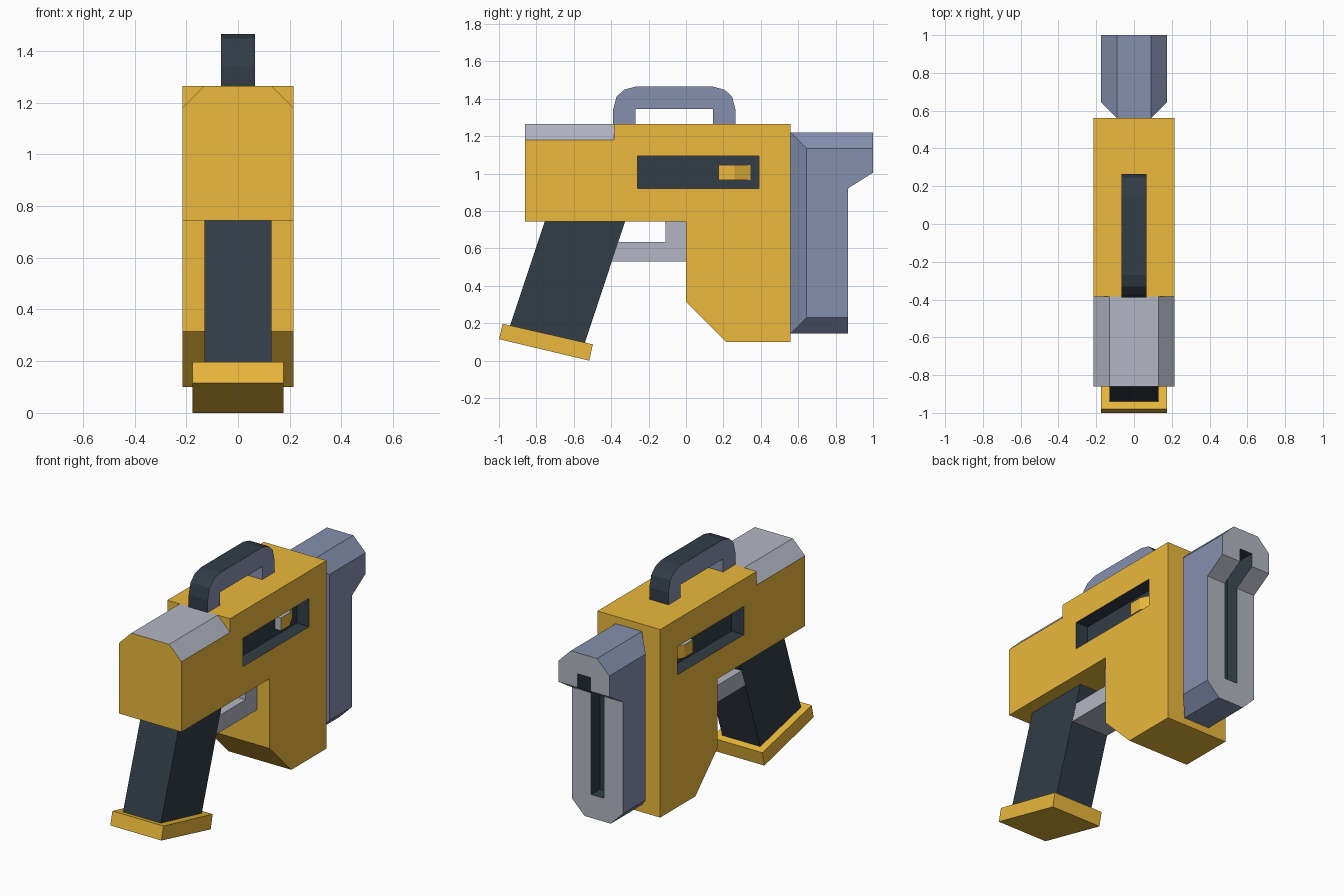
import bpy, bmesh
from mathutils import Vector

if "Cube" in bpy.data.objects:
    bpy.data.objects.remove(bpy.data.objects["Cube"])


def material(name, rgb):
    m = bpy.data.materials.new(name)
    m.diffuse_color = (*rgb, 1)
    m.use_nodes = True
    m.node_tree.nodes["Principled BSDF"].inputs["Base Color"].default_value = m.diffuse_color
    return m


YELLOW = material("yellow", (0.83, 0.485, 0.045))
DARK = material("dark", (0.032, 0.045, 0.061))
LIGHT = material("light_grey", (0.45, 0.47, 0.54))
BLUE = material("blue_grey", (0.24, 0.28, 0.43))


def prism(name, pts, lo, hi, mats, axis="x", bevel=None, pick=None):
    """Extrude a flat profile: axis x takes (y, z) points, axis z takes (x, y)."""
    bm = bmesh.new()
    place = (lambda p, t: (t, *p)) if axis == "x" else (lambda p, t: (*p, t))
    a = [bm.verts.new(place(p, lo)) for p in pts]
    b = [bm.verts.new(place(p, hi)) for p in pts]
    bm.faces.new(a)
    bm.faces.new(b)
    for i in range(len(pts)):
        j = (i + 1) % len(pts)
        bm.faces.new((a[i], a[j], b[j], b[i]))
    bmesh.ops.recalc_face_normals(bm, faces=bm.faces)
    if bevel:  # chamfer the lengthwise edges at the given heights
        size, heights = bevel
        edges = [e for e in bm.edges
                 if abs(e.verts[0].co.x - e.verts[1].co.x) < 1e-4
                 and all(min(abs(v.co.z - h) for h in heights) < 1e-4 for v in e.verts)]
        bmesh.ops.bevel(bm, geom=edges, offset=size, segments=1, affect='EDGES')
    bm.normal_update()
    if pick:
        for f in bm.faces:
            f.material_index = pick(f)
    me = bpy.data.meshes.new(name)
    bm.to_mesh(me)
    bm.free()
    for m in mats:
        me.materials.append(m)
    ob = bpy.data.objects.new(name, me)
    bpy.context.collection.objects.link(ob)
    return ob


def box(name, x0, x1, y0, y1, z0, z1, mat):
    return prism(name, [(y0, z0), (y1, z0), (y1, z1), (y0, z1)], x0, x1, [mat])


def cut(ob, cutter):
    cutter.hide_render = True
    mod = ob.modifiers.new("recess", 'BOOLEAN')
    mod.operation = 'DIFFERENCE'
    mod.solver = 'EXACT'
    mod.material_mode = 'TRANSFER'
    mod.object = cutter
    with bpy.context.temp_override(object=ob, active_object=ob):
        bpy.ops.object.modifier_apply(modifier=mod.name)
    bpy.data.objects.remove(cutter)


# Main body with a recessed window on each side
body = prism("body", [(-0.86, 0.745), (0, 0.745), (0, 0.315), (0.215, 0.1), (0.56, 0.1),
                      (0.56, 1.265), (-0.385, 1.265), (-0.385, 1.18), (-0.86, 1.18)],
             -0.215, 0.215, [YELLOW])
for s in (1, -1):
    x0, x1 = sorted((s * 0.13, s * 0.3))
    cut(body, box("window_cutter", x0, x1, -0.26, 0.39, 0.92, 1.095, DARK))

# Wedge-ended slider in each window: yellow outside, grey ends
for s, side in ((1, "right"), (-1, "left")):
    prism("slider_" + side,
          [(s * 0.12, 0.175), (s * 0.172, 0.175), (s * 0.172, 0.26), (s * 0.13, 0.345), (s * 0.12, 0.345)],
          0.965, 1.045, [YELLOW, LIGHT], axis="z",
          pick=lambda f: int(abs(f.normal.x) < 0.3))

# Chamfered rear cap, yellow on its end
prism("rear_cap", [(-0.86, 1.18), (-0.385, 1.18), (-0.385, 1.265), (-0.86, 1.265)],
      -0.215, 0.215, [LIGHT, YELLOW], bevel=(0.0849, [1.265]),
      pick=lambda f: int(f.normal.y < -0.5))

# Carry handle: dark outer strip, blue-grey sides and inside
ctr = Vector((0, -0.062, 1.345))
prism("carry_handle", [(-0.39, 1.265), (-0.39, 1.34), (-0.372, 1.41), (-0.332, 1.448), (-0.27, 1.465),
                       (0.145, 1.465), (0.207, 1.448), (0.247, 1.41), (0.265, 1.34), (0.265, 1.265),
                       (0.145, 1.265), (0.145, 1.345), (-0.27, 1.345), (-0.27, 1.265)],
      -0.065, 0.065, [BLUE, DARK],
      pick=lambda f: int(abs(f.normal.x) < 0.5 and f.normal.dot(f.calc_center_median() - ctr) > 0.03))

# Slanted grip with its base plate
prism("grip", [(-0.755, 0.745), (-0.325, 0.745), (-0.543, 0.09), (-0.943, 0.18)], -0.13, 0.13, [DARK])
prism("grip_base", [(-0.98, 0.197), (-1.0, 0.115), (-0.517, 0.0), (-0.498, 0.087)],
      -0.175, 0.175, [YELLOW])

# Trigger guard
prism("trigger_guard", [(-0.398, 0.53), (0, 0.53), (0, 0.745), (-0.11, 0.745), (-0.11, 0.635), (-0.362, 0.635)],
      -0.129, 0.129, [LIGHT])

# Muzzle block with overhanging head, chamfered edges and a deep vertical slot
muzzle = prism("muzzle", [(0.56, 0.145), (0.865, 0.145), (0.865, 0.92), (1.0, 1.005), (1.0, 1.22), (0.56, 1.22)],
               -0.175, 0.175, [BLUE, LIGHT], bevel=(0.085, [0.145, 1.22]),
               pick=lambda f: int(f.normal.y > 0.3))
cut(muzzle, box("slot_cutter", -0.045, 0.045, 0.78, 1.1, 0.29, 1.09, DARK))
